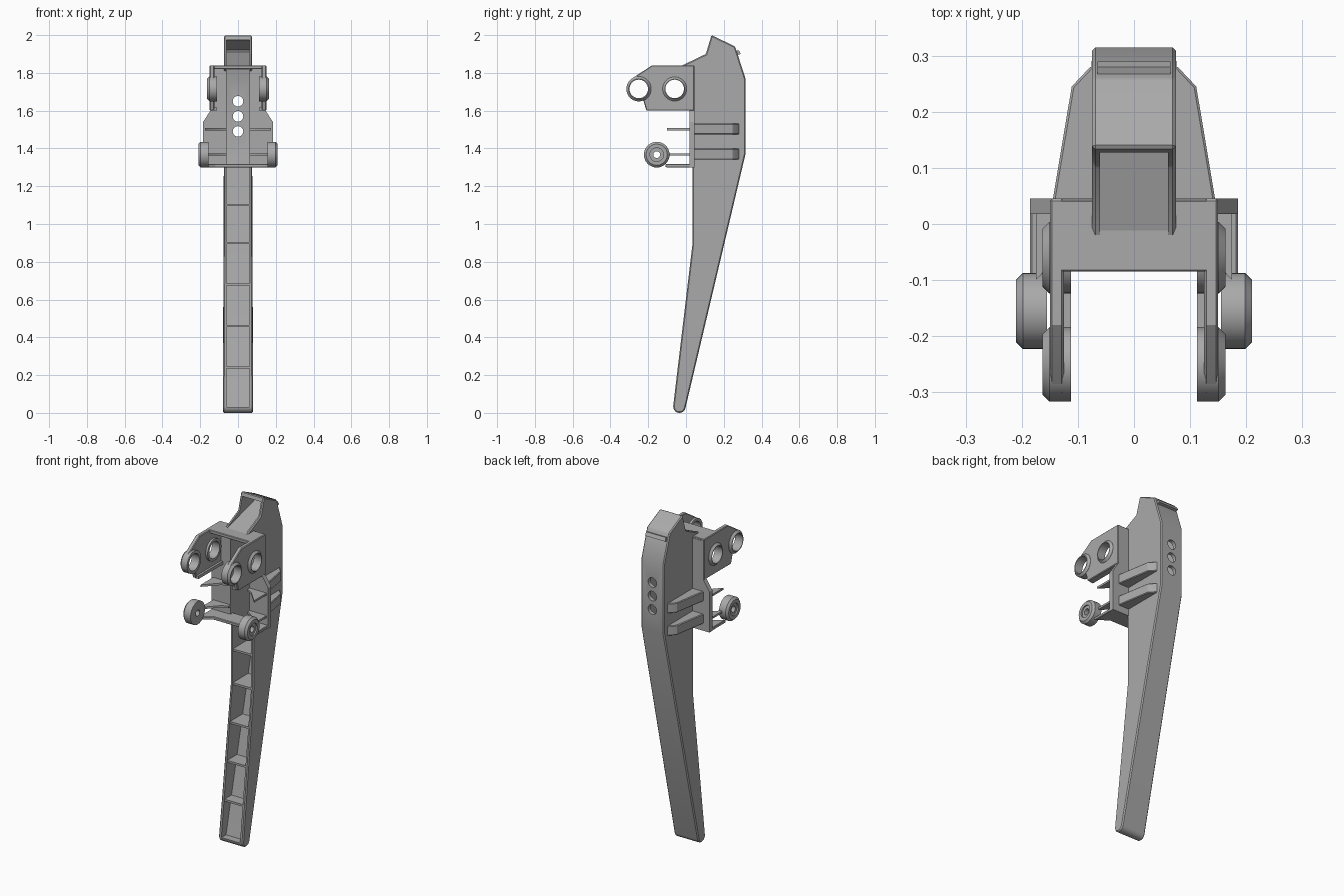
import bpy, bmesh, math
from mathutils import Matrix, Vector

if "Cube" in bpy.data.objects:
    bpy.data.objects.remove(bpy.data.objects["Cube"])

grey = bpy.data.materials.new("grey plastic")
grey.use_nodes = True
COLOR = (0.40, 0.40, 0.40, 1)
grey.diffuse_color = COLOR
grey.node_tree.nodes["Principled BSDF"].inputs["Base Color"].default_value = COLOR


def finish(bm, name, bevel=0):
    bmesh.ops.recalc_face_normals(bm, faces=bm.faces)
    if bevel:
        edges = [e for e in bm.edges if e.calc_face_angle(0) > 0.6]
        bmesh.ops.bevel(bm, geom=edges, offset=bevel, segments=1, affect='EDGES')
    mesh = bpy.data.meshes.new(name)
    bm.to_mesh(mesh)
    bm.free()
    mesh.materials.append(grey)
    ob = bpy.data.objects.new(name, mesh)
    bpy.context.collection.objects.link(ob)
    return ob


def prism(name, pts, lo, hi, axis="x", bevel=0):
    """Extrude an outline along an axis: x takes (y, z), y takes (x, z), z takes (x, y)."""
    place = {"x": lambda a, b, d: (d, a, b), "y": lambda a, b, d: (a, d, b),
             "z": lambda a, b, d: (a, b, d)}[axis]
    bm = bmesh.new()
    face = bm.faces.new([bm.verts.new(place(a, b, lo)) for a, b in pts])
    side = bmesh.ops.extrude_face_region(bm, geom=[face])["geom"]
    step = Vector(place(0, 0, hi - lo))
    bmesh.ops.translate(bm, vec=step, verts=[v for v in side if isinstance(v, bmesh.types.BMVert)])
    return finish(bm, name, bevel)


def box(name, x, y, z, bevel=0):
    return prism(name, [(y[0], z[0]), (y[1], z[0]), (y[1], z[1]), (y[0], z[1])], *sorted(x), bevel=bevel)


def cone(name, start, end, r1, r2, sides=32):
    start, end = Vector(start), Vector(end)
    d = end - start
    bm = bmesh.new()
    turn = Vector((0, 0, 1)).rotation_difference(d).to_matrix().to_4x4()
    bmesh.ops.create_cone(bm, cap_ends=True, segments=sides, radius1=r1, radius2=r2, depth=d.length,
                          matrix=Matrix.Translation((start + end) / 2) @ turn)
    return finish(bm, name)


def boolean(ob, other, operation="DIFFERENCE"):
    mod = ob.modifiers.new("cut", "BOOLEAN")
    mod.operation, mod.object, mod.solver = operation, other, "EXACT"
    bpy.context.view_layer.update()
    result = bpy.data.meshes.new_from_object(ob.evaluated_get(bpy.context.evaluated_depsgraph_get()))
    ob.modifiers.clear()
    ob.data = result
    bpy.data.objects.remove(other)


def arc(cy, cz, r, a0, a1, n=10):
    return [(cy + r * math.cos(math.radians(a0 + (a1 - a0) * i / n)),
             cz + r * math.sin(math.radians(a0 + (a1 - a0) * i / n))) for i in range(n + 1)]


# Lever: a long tapered body, hollowed from the front
tip = arc(-0.035, 0.033, 0.033, 175, 350)
outline = tip + [(0.315, 1.37), (0.315, 1.77), (0.26, 1.94), (0.135, 2.0), (0.105, 1.90),
                 (-0.03, 1.835), (0.035, 1.80), (0.035, 0.9)]
lever = prism("lever", outline, -0.075, 0.075, bevel=0.006)
for v in lever.data.vertices:
    v.co.x *= 1.0 + 0.07 * max(0, 1 - v.co.z / 0.9)
hollow = [(-0.15, 0.03), (-0.025, 0.03), (0.293, 1.37), (0.293, 1.765), (0.245, 1.92), (0.14, 1.975),
          (-0.15, 1.975)]
boolean(lever, prism("lever_hollow", hollow, -0.061, 0.061))
for z in (1.49, 1.57, 1.65):
    boolean(lever, cone("pin_hole", (0, 0.2, z), (0, 0.4, z), 0.028, 0.028, 24))


def front_y(z):
    return 0.035 if z > 0.9 else 0.035 - 0.103 * (0.9 - z) / 0.87


def back_y(z):
    return min(0.30, -0.015 + 0.235 * z)


# Cross ribs in the lever channel
for z in (0.24, 0.46, 0.68, 0.90, 1.10):
    box("channel_rib", (-0.065, 0.065), (front_y(z) + 0.004, back_y(z)), (z - 0.006, z + 0.006))
prism("upper_channel_floor", [(-0.03, 1.815), (0.29, 1.90), (0.28, 1.92), (-0.03, 1.835)], -0.065, 0.065)

# Bracket plates joining the two cheeks
prism("bracket_top", [(-0.14, 0.043), (0.14, 0.043), (0.14, -0.085), (-0.14, -0.085)],
      1.82, 1.84, "z", 0.003)
prism("bracket_bottom", [(-0.185, 0.043), (0.185, 0.043), (0.185, -0.11), (0.12, -0.06),
                         (-0.12, -0.06), (-0.185, -0.11)], 1.30, 1.318, "z", 0.003)

upper = [(0.045, 1.60), (0.045, 1.84), (-0.18, 1.84)] + arc(-0.25, 1.715, 0.066, 122, 292) + [(-0.21, 1.60)]
lower = [(0.045, 1.30), (0.045, 1.615), (-0.21, 1.615), (-0.2, 1.59), (-0.168, 1.43)] \
    + arc(-0.155, 1.367, 0.067, 100, 270)
bent = [(0.125, 1.615), (0.15, 1.615), (0.195, 1.54), (0.195, 1.29), (0.17, 1.29), (0.17, 1.53), (0.125, 1.595)]

for side, s in (("left", 1), ("right", -1)):
    # Cheeks
    top_cheek = prism(side + "_upper_cheek", upper, s * 0.125, s * 0.15, bevel=0.004)
    low_cheek = prism(side + "_lower_cheek", [(s * x, z) for x, z in bent], -0.3, 0.045, "y")
    boolean(low_cheek, prism("cheek_outline", lower, -0.3, 0.3), "INTERSECT")
    prism(side + "_back_plate", [(s * x, z) for x, z in (
        (0.062, 1.30), (0.185, 1.30), (0.185, 1.54), (0.14, 1.61), (0.14, 1.83), (0.062, 1.83))],
        0.018, 0.045, "y")
    box(side + "_cheek_ledge", (s * 0.112, s * 0.13), (-0.21, 0.03), (1.60, 1.618))

    # Pivot bosses with their holes
    for y, z, r, hole, inner, outer, cheek in ((-0.25, 1.715, 0.066, 0.049, 0.112, 0.163, top_cheek),
                                               (-0.06, 1.715, 0.064, 0.049, 0.112, 0.163, top_cheek),
                                               (-0.155, 1.367, 0.068, 0.018, 0.155, 0.21, low_cheek)):
        mid = outer - 0.012
        boss = cone(side + "_boss", (s * inner, y, z), (s * mid, y, z), r, r)
        rim = cone(side + "_boss_rim", (s * mid, y, z), (s * outer, y, z), r, r - 0.012)
        for part in (cheek, boss, rim):
            boolean(part, cone("bore", (s * 0.05, y, z), (s * 0.3, y, z), hole, hole))
        if hole < 0.03:
            boolean(rim, cone("recess", (s * (outer - 0.008), y, z), (s * 0.3, y, z), 0.036, 0.036))

    # Rear support arms against the lever sides, and thin ribs inside the bracket
    for z in (1.503, 1.37):
        prism(side + "_support_arm", [(s * x, y) for x, y in (
            (0.07, 0.03), (0.147, 0.03), (0.111, 0.245), (0.076, 0.282), (0.07, 0.282))],
            z - 0.029, z + 0.029, "z", 0.004)
        prism(side + "_inner_rib", [(s * x, y) for x, y in (
            (0.062, 0.03), (0.062, 0.0), (0.1, -0.02), (0.175, -0.10), (0.175, 0.03))],
            z - 0.008, z + 0.004, "z")

# Smooth the round surfaces, keep edges crisp
bpy.ops.object.select_all(action="DESELECT")
for ob in bpy.context.scene.objects:
    if ob.type == "MESH":
        ob.select_set(True)
        bpy.context.view_layer.objects.active = ob
bpy.ops.object.shade_smooth_by_angle(angle=math.radians(25))
